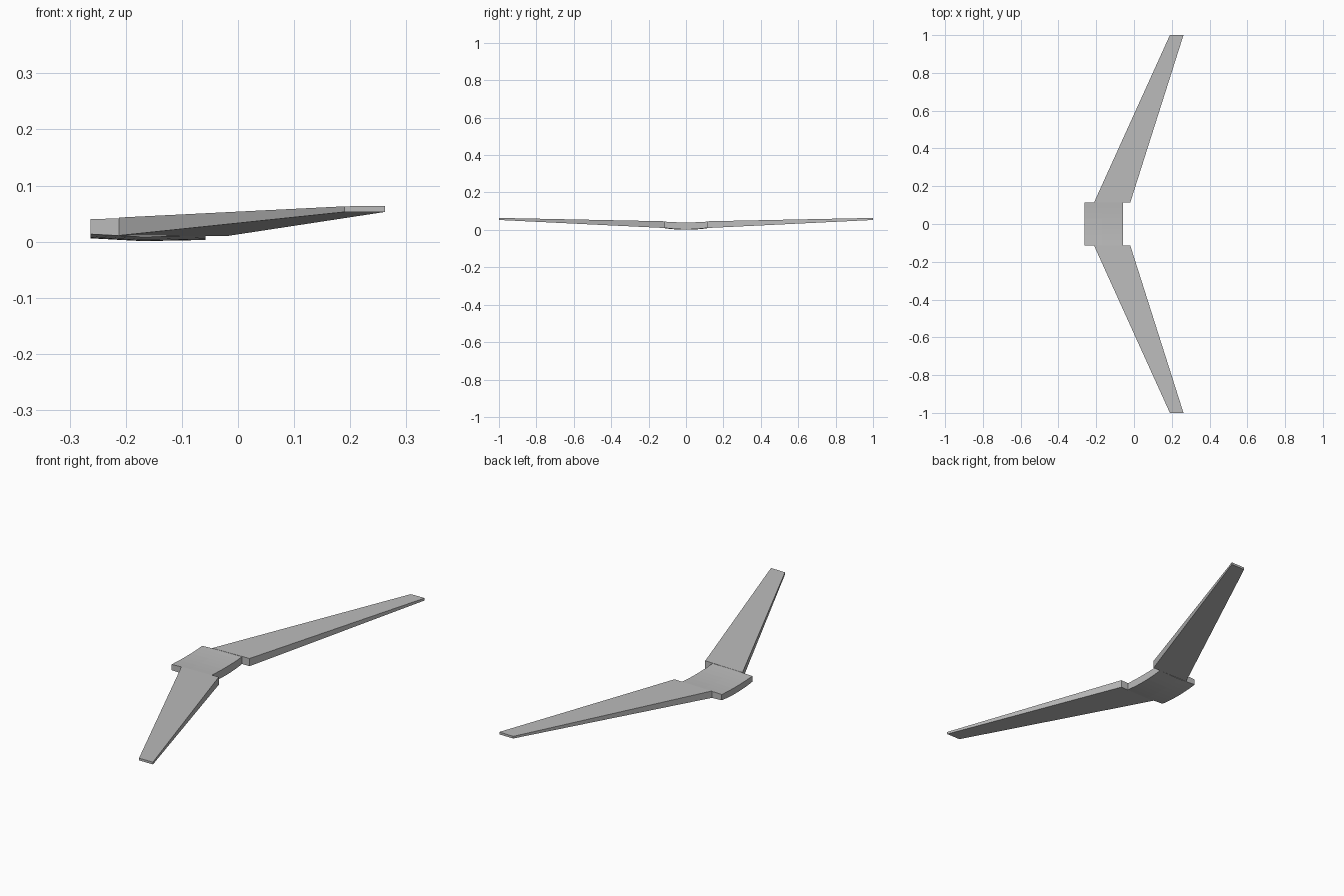
import bpy, bmesh

cube = bpy.data.objects.get("Cube")
if cube:
    bpy.data.objects.remove(cube)

grey = bpy.data.materials.new("plain grey")
grey.use_nodes = True
colour = (0.5, 0.5, 0.5, 1)
grey.diffuse_color = colour
grey.node_tree.nodes["Principled BSDF"].inputs["Base Color"].default_value = colour

ROOT = 0.113   # half width of the centre section


def loft(name, rings):
    """Skin a row of closed cross-sections and cap both ends."""
    bm = bmesh.new()
    rows = [[bm.verts.new(p) for p in ring] for ring in rings]
    n = len(rows[0])
    for a, b in zip(rows, rows[1:]):
        for i in range(n):
            j = (i + 1) % n
            bm.faces.new((a[i], a[j], b[j], b[i]))
    bm.faces.new(rows[0])
    bm.faces.new(rows[-1])
    bmesh.ops.recalc_face_normals(bm, faces=bm.faces)
    mesh = bpy.data.meshes.new(name)
    bm.to_mesh(mesh)
    bm.free()
    mesh.materials.append(grey)
    obj = bpy.data.objects.new(name, mesh)
    bpy.context.collection.objects.link(obj)
    return obj


def section(y, lead, trail):
    """Wing section; lead and trail are (x, bottom, top)."""
    (xl, bl, tl), (xt, bt, tt) = lead, trail
    return [(xl, y, bl), (xt, y, bt), (xt, y, tt), (xl, y, tl)]


# Swept, tapering wing, mirrored across the centre line
wing = loft("wing_pair", [
    section(ROOT, (-0.212, 0.011, 0.043), (-0.02, 0.010, 0.046)),
    section(1.0, (0.19, 0.053, 0.063), (0.262, 0.053, 0.064)),
])
mirror = wing.modifiers.new("mirror", 'MIRROR')
mirror.use_axis = (False, True, False)
mirror.use_mirror_merge = False

# Centre section with a gently bowed underside and top
chord = [(-0.263, 0.006, 0.036), (-0.17, 0.001, 0.039), (-0.058, 0.003, 0.040)]
rings = []
steps = 8
for k in range(steps + 1):
    t = 2 * k / steps - 1
    under = [(x, t * ROOT, b + 0.0075 * t * t) for x, b, _ in chord]
    upper = [(x, t * ROOT, top + 0.004 * t * t) for x, _, top in reversed(chord)]
    rings.append(under + upper)
loft("centre_section", rings)
